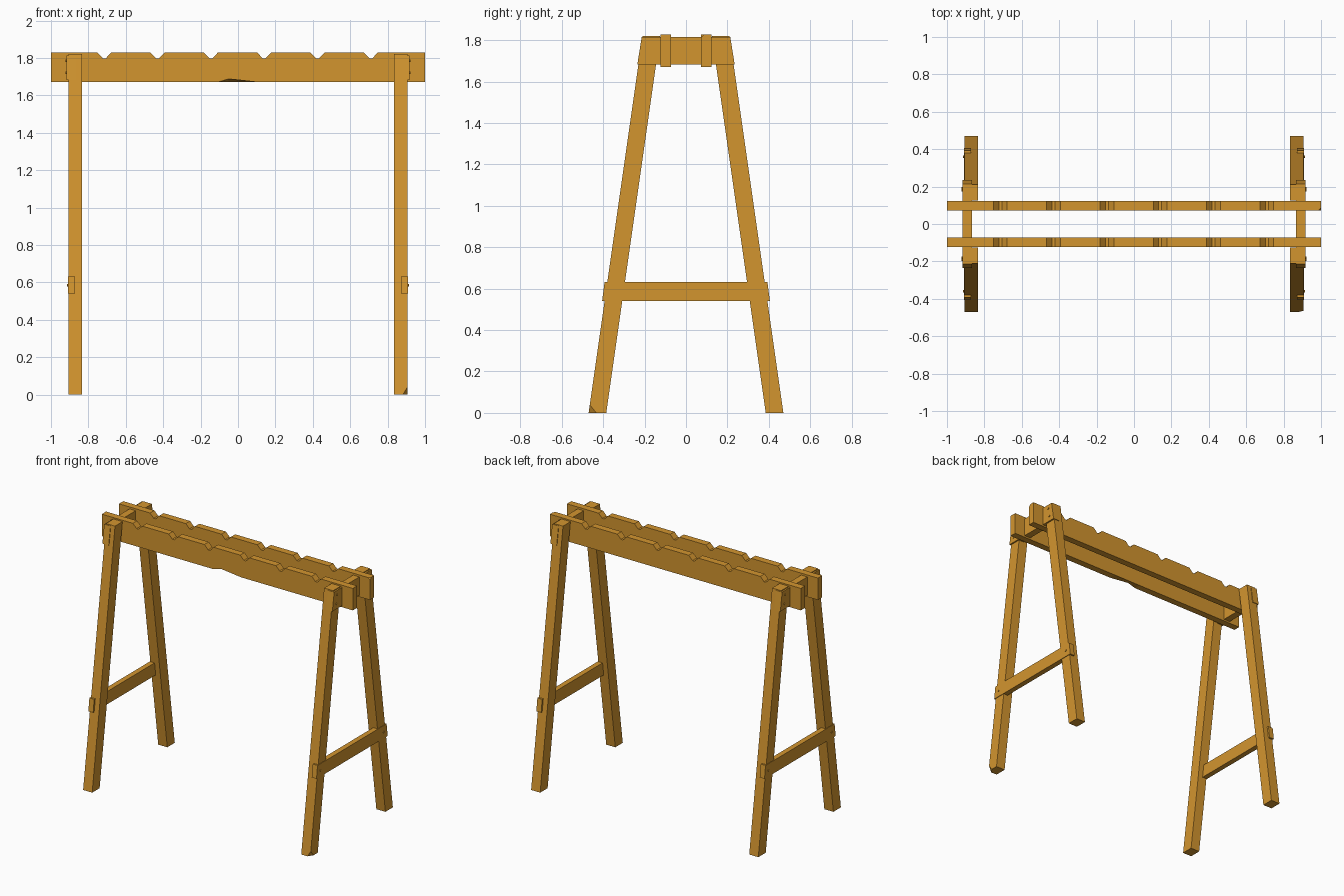
import bpy
import bmesh
from mathutils import Vector

cube = bpy.data.objects.get("Cube")
if cube:
    bpy.data.objects.remove(cube, do_unlink=True)

wood = bpy.data.materials.new("warm_wood")
wood.use_nodes = True
colour = (0.65, 0.3, 0.028, 1)
wood.diffuse_color = colour
bsdf = next(n for n in wood.node_tree.nodes if n.type == 'BSDF_PRINCIPLED')
bsdf.inputs["Base Color"].default_value = colour
bsdf.inputs["Roughness"].default_value = 0.8


def finish(name, bm):
    bmesh.ops.recalc_face_normals(bm, faces=bm.faces)
    mesh = bpy.data.meshes.new(name)
    bm.to_mesh(mesh)
    bm.free()
    mesh.materials.append(wood)
    obj = bpy.data.objects.new(name, mesh)
    bpy.context.collection.objects.link(obj)
    return obj


def prism(near, far):
    """Solid between two matching outlines."""
    bm = bmesh.new()
    a = [bm.verts.new(p) for p in near]
    b = [bm.verts.new(p) for p in far]
    bm.faces.new(a)
    bm.faces.new(b[::-1])
    for i in range(len(a)):
        j = (i + 1) % len(a)
        bm.faces.new((a[i], b[i], b[j], a[j]))
    return bm


def side_board(outline, x0, x1):
    return prism([(x0, y, z) for y, z in outline], [(x1, y, z) for y, z in outline])


def chip(bm, point, normal):
    """Slice off a worn corner."""
    cut = bmesh.ops.bisect_plane(bm, geom=bm.verts[:] + bm.edges[:] + bm.faces[:],
                                 plane_co=Vector(point), plane_no=Vector(normal),
                                 clear_outer=True)
    edges = [e for e in cut["geom_cut"] if isinstance(e, bmesh.types.BMEdge)]
    bmesh.ops.holes_fill(bm, edges=edges)


# Two notched top beams
def beam(name, y0, y1, worn):
    low, high = 1.67, 1.828
    outline = [(-1, low), (-0.11, low), (-0.05, low), (0.11, low), (1, low), (1, high)]
    for i in reversed(range(6)):
        c = -0.715 + i * 0.285
        outline += [(c + 0.037, high), (c + 0.008, high - 0.03),
                    (c - 0.008, high - 0.03), (c - 0.037, high)]
    outline.append((-1, high))
    front = [(x, y0, z) for x, z in outline]
    back = [(x, y1, z) for x, z in outline]
    if worn:
        front[2] = (-0.05, y0, low + 0.018)
    bm = prism(front, back)
    if not worn:
        chip(bm, (0.985, y0, high), (1, -1, 1))
    finish(name, bm)


beam("front_beam", -0.122, -0.073, True)
beam("back_beam", 0.073, 0.122, False)

# Splayed legs, cross boards, rails and pegs at each end
for sx, side in ((1, "left"), (-1, "right")):
    for sy, end in ((-1, "front"), (1, "back")):
        outline = [(sy * y, z) for y, z in ((0.385, 0), (0.47, 0), (0.21, 1.82), (0.125, 1.82))]
        bm = side_board(outline, sx * 0.833, sx * 0.905)
        if sx > 0 and sy < 0:
            bmesh.ops.recalc_face_normals(bm, faces=bm.faces)
            chip(bm, (0.905, -0.465, 0.04), (1.6, -1, -0.8))
        finish(f"{end}_{side}_leg", bm)

        for n, (y, z, face) in enumerate(((0.18, 1.785, 0.915), (0.19, 1.72, 0.915),
                                          (0.36, 0.585, 0.908))):
            bpy.ops.mesh.primitive_cylinder_add(
                vertices=8, radius=0.007, depth=0.012,
                location=(sx * face, sy * y, z), rotation=(0, 1.5708, 0))
            peg = bpy.context.object
            peg.name = f"{end}_{side}_peg_{n + 1}"
            peg.data.materials.append(wood)

    cross = [(-0.235, 1.682), (0.235, 1.682), (0.214, 1.814), (-0.214, 1.814)]
    finish(f"{side}_cross_board", side_board(cross, sx * 0.866, sx * 0.916))
    rail = [(-0.405, 0.54), (0.405, 0.54), (0.393, 0.632), (-0.393, 0.632)]
    finish(f"{side}_lower_rail", side_board(rail, sx * 0.871, sx * 0.909))
